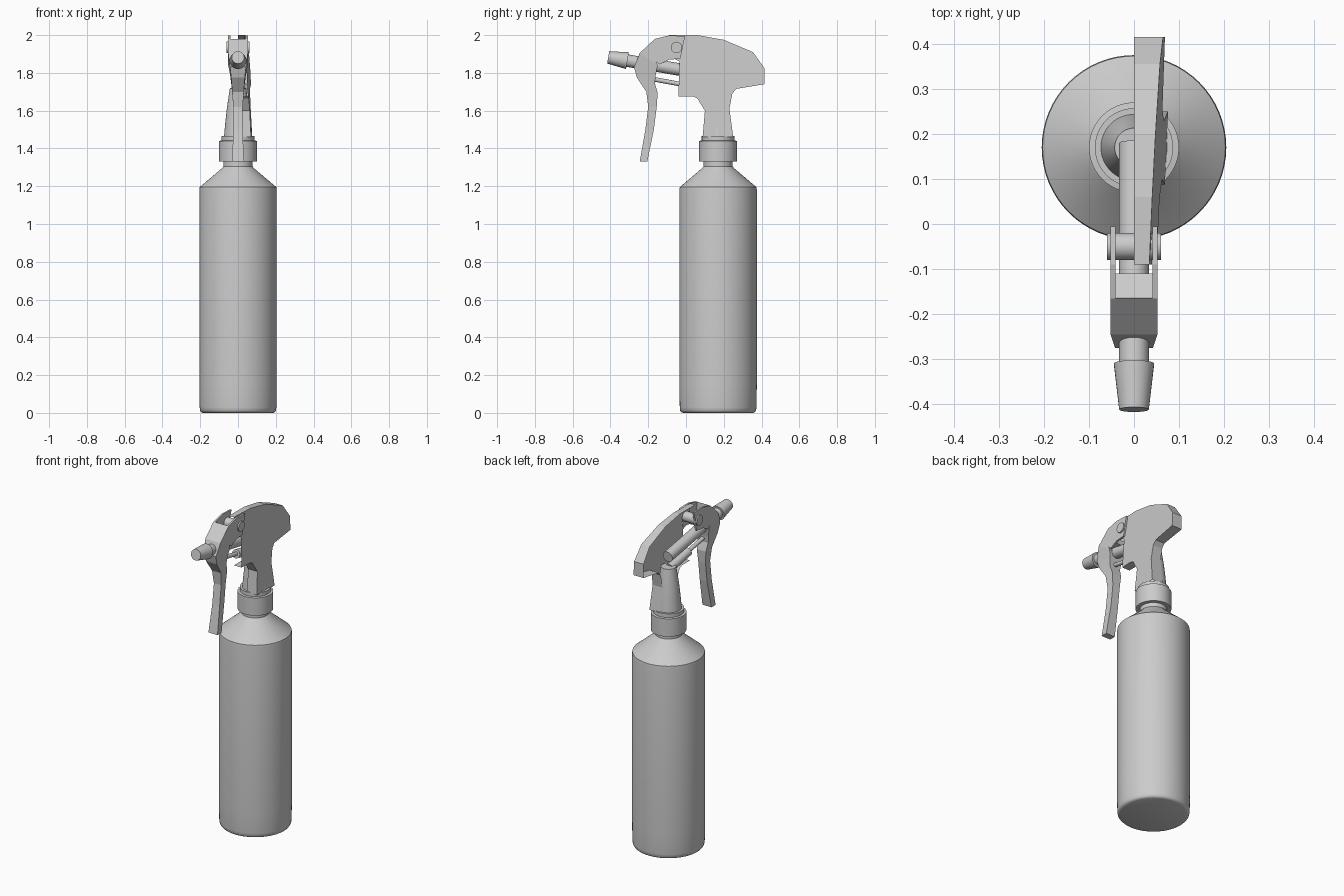
import bpy, bmesh, math
from mathutils import Vector

if "Cube" in bpy.data.objects:
    bpy.data.objects.remove(bpy.data.objects["Cube"])

AXIS_Y = 0.17  # bottle axis


def finish(name, bm, smooth=False, normals=True):
    if normals:
        bmesh.ops.recalc_face_normals(bm, faces=bm.faces[:])
    me = bpy.data.meshes.new(name)
    bm.to_mesh(me)
    bm.free()
    ob = bpy.data.objects.new(name, me)
    bpy.context.collection.objects.link(ob)
    if smooth:
        bpy.ops.object.select_all(action='DESELECT')
        ob.select_set(True)
        bpy.context.view_layer.objects.active = ob
        bpy.ops.object.shade_smooth_by_angle(angle=math.radians(35))
    return ob


def lathe(name, profile, start=(0, AXIS_Y, 0), direction=(0, 0, 1), segs=48):
    """Turn (radius, distance) pairs about an axis; both ends are capped."""
    bm = bmesh.new()
    rot = Vector((0, 0, 1)).rotation_difference(Vector(direction).normalized())
    rings = []
    for r, h in profile:
        ring = []
        for i in range(segs):
            a = 2 * math.pi * i / segs
            p = rot @ Vector((r * math.cos(a), r * math.sin(a), h))
            ring.append(bm.verts.new(p + Vector(start)))
        rings.append(ring)
    for a, b in zip(rings, rings[1:]):
        for i in range(segs):
            j = (i + 1) % segs
            bm.faces.new((a[i], a[j], b[j], b[i]))
    bm.faces.new(rings[0][::-1])
    bm.faces.new(rings[-1])
    return finish(name, bm, True)


def rod(name, p, q, r0, r1=None, segs=32):
    d = Vector(q) - Vector(p)
    return lathe(name, [(r0, 0), (r1 or r0, d.length)], p, d, segs)


def plate(name, outline, x0, x1):
    """Solid slab with a (y, z) outline between two x positions."""
    bm = bmesh.new()
    a = [bm.verts.new((x0, y, z)) for y, z in outline]
    b = [bm.verts.new((x1, y, z)) for y, z in outline]
    bm.faces.new(a[::-1])
    bm.faces.new(b)
    for i in range(len(a)):
        j = (i + 1) % len(a)
        bm.faces.new((a[i], a[j], b[j], b[i]))
    return finish(name, bm)


# Bottle body and neck
lathe("bottle", [(0.185, 0.0), (0.195, 0.004), (0.201, 0.012), (0.203, 0.03),
                 (0.205, 0.15), (0.205, 1.18), (0.203, 1.195), (0.085, 1.295),
                 (0.077, 1.305), (0.077, 1.34)], segs=64)

# Screw collar and stem of the pump
lathe("collar", [(0.078, 1.33), (0.1, 1.33), (0.1, 1.44), (0.087, 1.442),
                 (0.087, 1.465), (0.074, 1.465)])
lathe("stem", [(0.074, 1.46), (0.068, 1.53), (0.058, 1.62), (0.046, 1.7),
               (0.043, 1.72)])

# Spray barrel and nozzle share one sloping axis
def on_axis(y):
    return (0, y, 1.812 - 0.17 * y)

rod("barrel", on_axis(0.18), on_axis(-0.315), 0.033)
rod("nozzle", on_axis(-0.31), on_axis(-0.412), 0.045, 0.033)

# Piston rod and pump cylinder below the barrel
rod("piston_rod", (0, -0.18, 1.768), (0, 0.0, 1.735), 0.012)
rod("pump_cylinder", (0, -0.02, 1.738), (0, 0.16, 1.703), 0.026)

# Half shroud: open shell on the +x side, first edge group is the open front
shroud = [(-0.04, 1.675), (-0.035, 1.86), (-0.09, 1.89), (-0.09, 2.0),
          (0.06, 2.0), (0.2, 1.975), (0.355, 1.91), (0.415, 1.825),
          (0.415, 1.74), (0.265, 1.715), (0.245, 1.69), (0.23, 1.61),
          (0.25, 1.46), (0.088, 1.46), (0.1, 1.6), (0.06, 1.665), (0.04, 1.675)]
OPEN_EDGES = {0, 1, 2, 12}
bm = bmesh.new()
outer = [bm.verts.new((0.034 + 0.043 * (y + 0.09) + 0.05 * (2 - z), y, z))
         for y, z in shroud]
inner = [bm.verts.new((0, y, z)) for y, z in shroud]
side = bm.faces.new(outer)
for i in range(len(shroud)):
    if i not in OPEN_EDGES:
        j = (i + 1) % len(shroud)
        bm.faces.new((outer[j], outer[i], inner[i], inner[j]))
bmesh.ops.recalc_face_normals(bm, faces=bm.faces[:])
side.normal_update()
if side.normal.x < 0:
    bmesh.ops.reverse_faces(bm, faces=bm.faces[:])
finish("shroud_half", bm, normals=False)

# Trigger: cross-sections from the fork down to the tip
# (front y, front z, back y, back z, half width)
sections = [(-0.165, 1.98, -0.16, 1.86, 0.052), (-0.245, 1.905, -0.15, 1.84, 0.052),
            (-0.275, 1.83, -0.16, 1.79, 0.042), (-0.26, 1.775, -0.165, 1.745, 0.036),
            (-0.21, 1.7, -0.15, 1.695, 0.031), (-0.2, 1.62, -0.155, 1.62, 0.025),
            (-0.215, 1.5, -0.17, 1.5, 0.025), (-0.245, 1.33, -0.205, 1.33, 0.031)]
bm = bmesh.new()
rings = [[bm.verts.new(p) for p in ((-w, fy, fz), (w, fy, fz), (w, by, bz), (-w, by, bz))]
         for fy, fz, by, bz, w in sections]
for a, b in zip(rings, rings[1:]):
    for i in range(4):
        j = (i + 1) % 4
        bm.faces.new((a[i], a[j], b[j], b[i]))
bm.faces.new(rings[0])
bm.faces.new(rings[-1])
finish("trigger", bm)

# Block between the fork arms
plate("trigger_bridge", [(-0.165, 1.93), (-0.11, 1.9), (-0.11, 1.87), (-0.165, 1.855)],
      -0.041, 0.041)

# Fork arms and pivot pin
arm = [(-0.165, 1.98), (-0.09, 1.998), (-0.005, 1.995), (-0.03, 1.875),
       (-0.09, 1.87), (-0.14, 1.845), (-0.16, 1.86)]
for label, s in (("left", -1), ("right", 1)):
    plate("fork_arm_" + label, arm, s * 0.041, s * 0.052)
rod("pivot_pin", (-0.06, -0.05, 1.935), (0.06, -0.05, 1.935), 0.03, segs=24)
